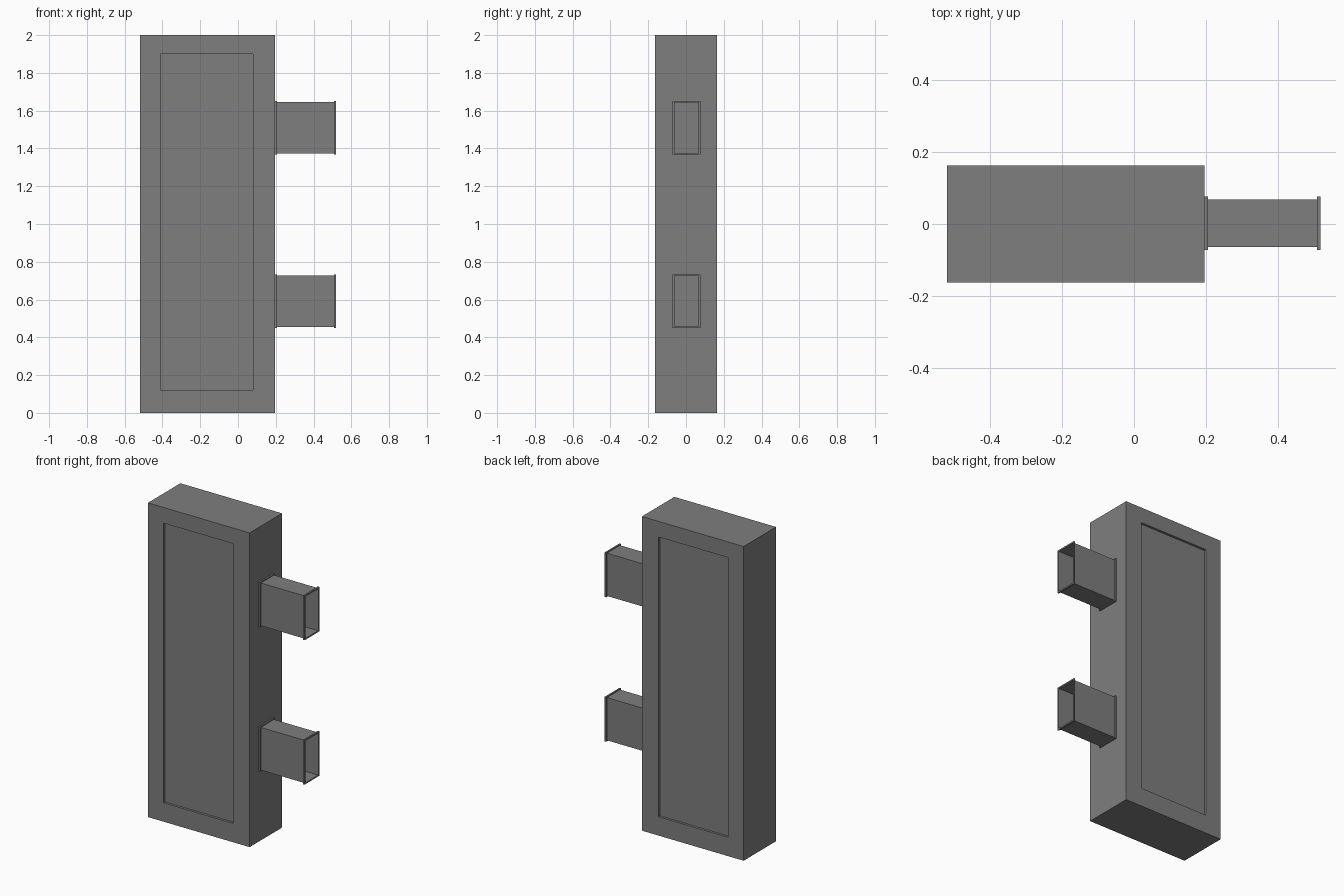
import bpy
import bmesh
from mathutils import Vector

cube = bpy.data.objects.get("Cube")
if cube:
    bpy.data.objects.remove(cube)

# Single painted metal colour
metal = bpy.data.materials.new("grey_metal")
metal.use_nodes = True
GREY = (0.21, 0.21, 0.21, 1)
metal.diffuse_color = GREY
metal.node_tree.nodes["Principled BSDF"].inputs["Base Color"].default_value = GREY


def finish(bm, name):
    bmesh.ops.recalc_face_normals(bm, faces=bm.faces[:])
    mesh = bpy.data.meshes.new(name)
    bm.to_mesh(mesh)
    bm.free()
    mesh.materials.append(metal)
    obj = bpy.data.objects.new(name, mesh)
    bpy.context.collection.objects.link(obj)
    return obj


def add_box(bm, low, high):
    low, high = Vector(low), Vector(high)
    verts = bmesh.ops.create_cube(bm, size=1)["verts"]
    for v in verts:
        v.co = (low + high) / 2 + v.co * (high - low)


# Cabinet with a shallow sunken panel on the front and the back
LEFT, RIGHT, DEPTH = -0.52, 0.196, 0.163
PANEL_X, PANEL_Z, RECESS = (-0.41, 0.08), (0.12, 1.90), 0.015
bm = bmesh.new()
add_box(bm, (LEFT, -DEPTH, 0), (RIGHT, DEPTH, 2))
bm.normal_update()
for face in [f for f in bm.faces if abs(f.normal.y) > 0.9]:
    side = 1 if face.normal.y > 0 else -1
    bmesh.ops.inset_region(bm, faces=[face], thickness=0.1)
    for v in face.verts:
        v.co.x = PANEL_X[v.co.x > (LEFT + RIGHT) / 2]
        v.co.z = PANEL_Z[v.co.z > 1]
    rim = bmesh.ops.extrude_face_region(bm, geom=[face])
    for v in [g for g in rim["geom"] if isinstance(g, bmesh.types.BMVert)]:
        v.co.y -= side * RECESS
    if face.is_valid:
        bmesh.ops.delete(bm, geom=[face], context="FACES_ONLY")
finish(bm, "cabinet")


def sleeve(name, x0, x1, half_y, half_z, wall, z):
    """Open rectangular tube running along x."""
    bm = bmesh.new()
    loops = []
    for x, inset in ((x0, 0), (x1, 0), (x1, wall), (x0, wall)):
        y, h = half_y - inset, half_z - inset
        loops.append([bm.verts.new((x, 0.002 + sy * y, z + sz * h))
                      for sy, sz in ((-1, -1), (1, -1), (1, 1), (-1, 1))])
    for a, b in zip(loops, loops[1:] + loops[:1]):
        for i in range(4):
            j = (i + 1) % 4
            bm.faces.new((a[i], a[j], b[j], b[i]))
    return finish(bm, name)


# Two hollow ducts, each with a flange at both ends
END = 0.519
for label, z in (("lower", 0.591), ("upper", 1.51)):
    sleeve(label + "_duct", RIGHT, END, 0.066, 0.136, 0.002, z)
    sleeve(label + "_inner_flange", RIGHT, RIGHT + 0.01, 0.074, 0.142, 0.009, z)
    sleeve(label + "_outer_flange", END - 0.01, END, 0.074, 0.142, 0.009, z)
